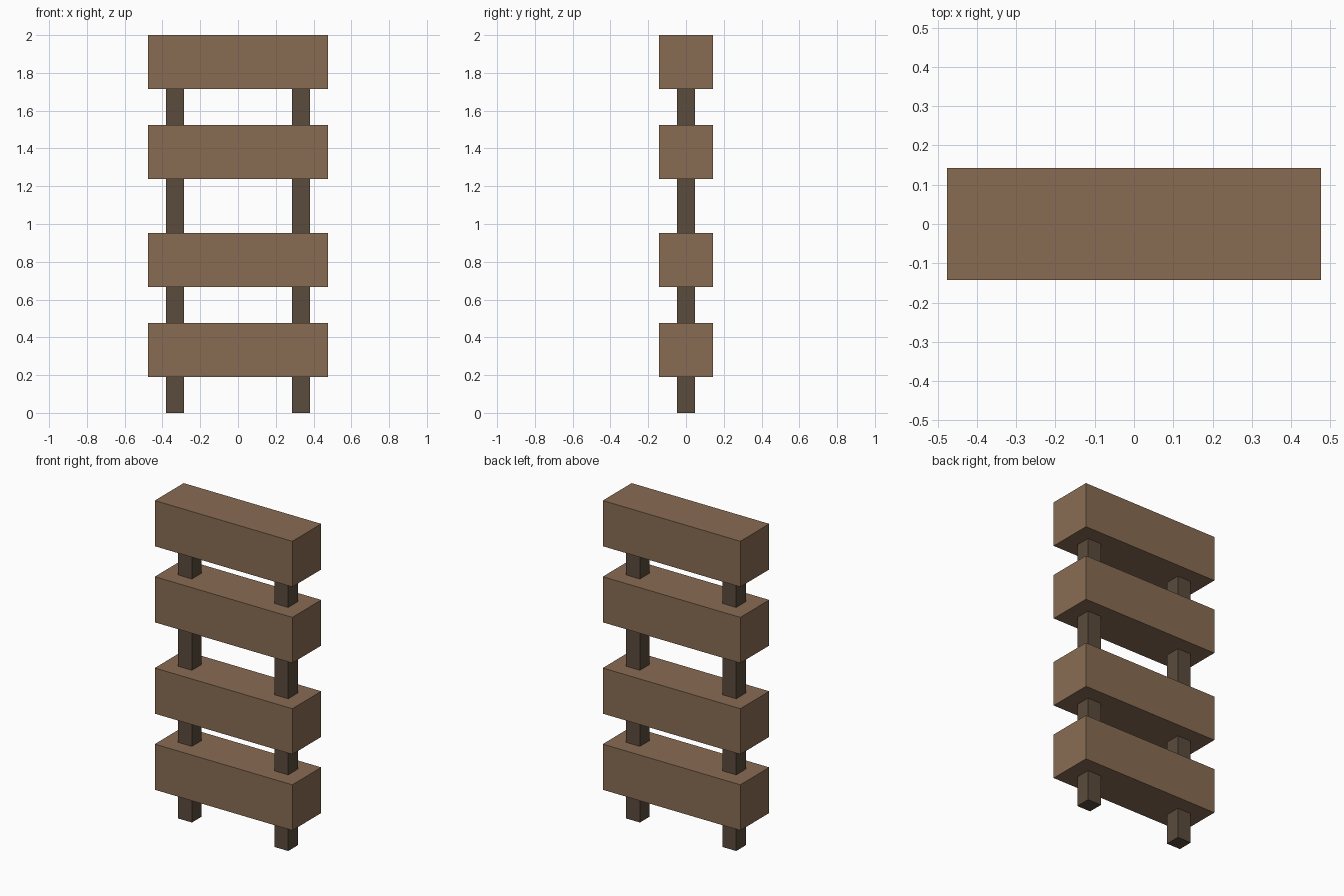
import bpy

U = 2 / 42  # module: the whole shelf is 42 modules high

cube = bpy.data.objects.get("Cube")
if cube:
    bpy.data.objects.remove(cube, do_unlink=True)


def material(name, rgb):
    mat = bpy.data.materials.new(name)
    mat.use_nodes = True
    colour = (*rgb, 1)
    mat.diffuse_color = colour
    bsdf = next(n for n in mat.node_tree.nodes if n.type == "BSDF_PRINCIPLED")
    bsdf.inputs["Base Color"].default_value = colour
    return mat


def box(name, x, bottom, top, width, depth, mat):
    """Box centred on y = 0, all sizes in modules."""
    bpy.ops.mesh.primitive_cube_add(size=1, location=(x * U, 0, (bottom + top) / 2 * U))
    obj = bpy.context.object
    obj.name = name
    obj.scale = (width * U, depth * U, (top - bottom) * U)
    bpy.ops.object.transform_apply(location=False, rotation=False, scale=True)
    obj.data.materials.append(mat)


beam_wood = material("brown wood", (0.25, 0.15, 0.086))
post_wood = material("dark brown wood", (0.104, 0.07, 0.046))

# Horizontal beams, bottom to top
for level, bottom in zip(("bottom", "lower", "upper", "top"), (4, 14, 26, 36)):
    box(level + "_beam", 0, bottom, bottom + 6, 20, 6, beam_wood)

# Upright posts running through the beams and ending inside the top one
for side, sign in (("left", 1), ("right", -1)):
    box(side + "_post", sign * 7, 0, 38, 2, 2, post_wood)
